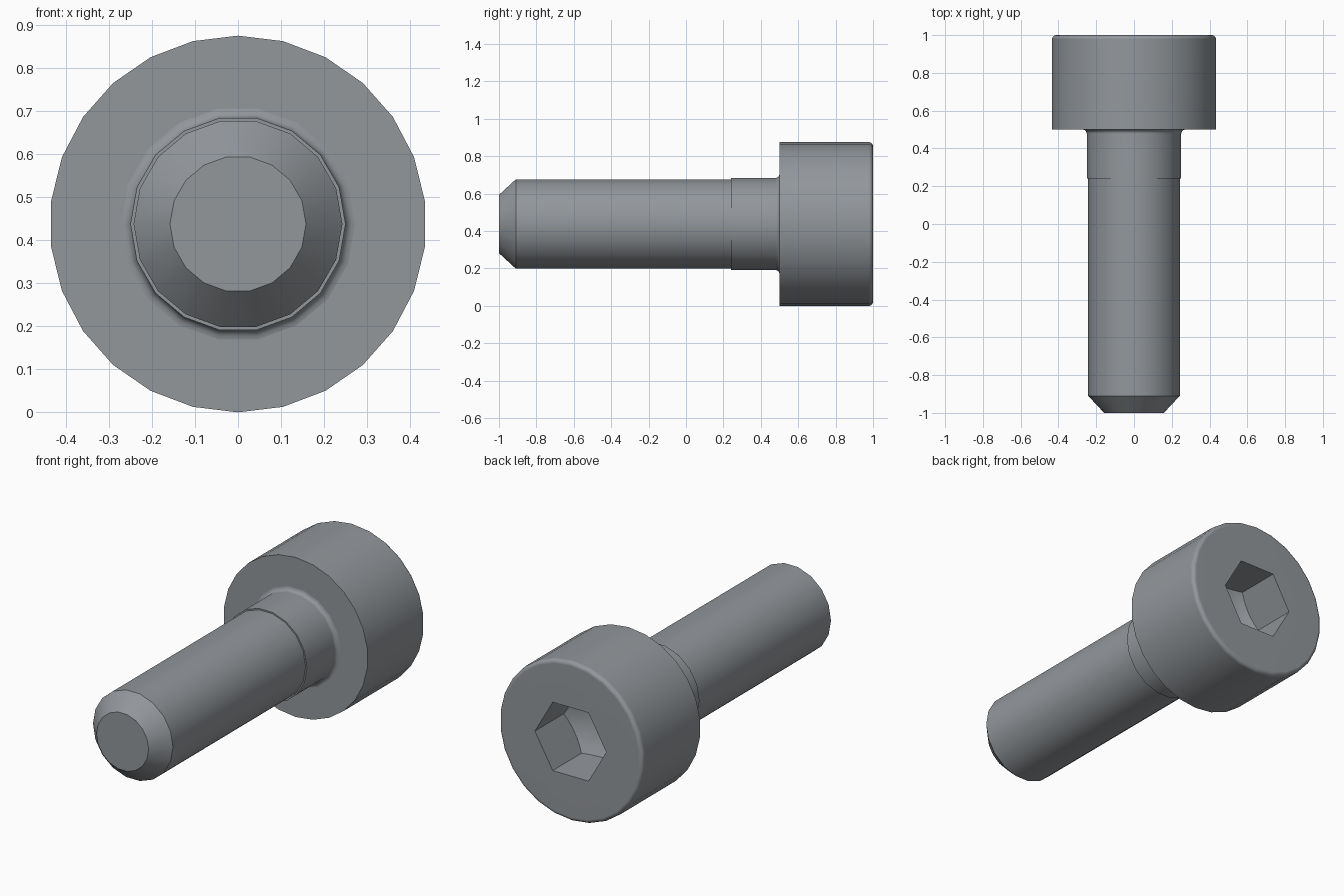
import bpy, bmesh, math

if "Cube" in bpy.data.objects:
    bpy.data.objects.remove(bpy.data.objects["Cube"])

ZC = 0.4375  # height of the screw axis, which runs along y

steel = bpy.data.materials.new("steel_grey")
steel.diffuse_color = (0.29, 0.31, 0.33, 1)
steel.use_nodes = True
steel.node_tree.nodes["Principled BSDF"].inputs["Base Color"].default_value = steel.diffuse_color


def ring(bm, r, y, n, phase):
    return [bm.verts.new((r * math.cos(phase + 2 * math.pi * i / n), y,
                          ZC + r * math.sin(phase + 2 * math.pi * i / n))) for i in range(n)]


def bridge(bm, a, b):
    n = len(a)
    for i in range(n):
        bm.faces.new((a[i], a[(i + 1) % n], b[(i + 1) % n], b[i]))


def lathe(bm, profile, n, phase):
    rings = [ring(bm, r, y, n, phase) for r, y in profile]
    for a, b in zip(rings, rings[1:]):
        bridge(bm, a, b)
    return rings


def loop_edges(bm, loop):
    return [bm.edges.get((loop[i - 1], loop[i])) or bm.edges.new((loop[i - 1], loop[i]))
            for i in range(len(loop))]


def finish(bm, name):
    bmesh.ops.recalc_face_normals(bm, faces=bm.faces)
    mesh = bpy.data.meshes.new(name)
    bm.to_mesh(mesh)
    bm.free()
    mesh.materials.append(steel)
    ob = bpy.data.objects.new(name, mesh)
    bpy.context.collection.objects.link(ob)
    bpy.ops.object.select_all(action='DESELECT')
    ob.select_set(True)
    bpy.context.view_layer.objects.active = ob
    bpy.ops.object.shade_smooth_by_angle(angle=math.radians(32))
    # keep the large flat faces evenly shaded next to the fillets
    wn = ob.modifiers.new("even_shading", 'WEIGHTED_NORMAL')
    wn.keep_sharp = True


# Shank: chamfered tip, threaded length, collar and fillet under the head
bm = bmesh.new()
f = 0.022
profile = [(0.158, -1), (0.2425, -0.91), (0.2425, 0.24), (0.25, 0.24)]
profile += [(0.25 + f * (1 - math.cos(a)), 0.5 - f + f * math.sin(a))
            for a in (math.pi / 8 * k for k in range(5))]
rings = lathe(bm, profile, 18, 0)
bm.faces.new(rings[0])
finish(bm, "shank")

# Head: 26-sided cylinder with a rounded outer rim
bm = bmesh.new()
R, f = 0.4375, 0.022
profile = [(R, 0.5)] + [(R - f * (1 - math.cos(a)), 1 - f + f * math.sin(a))
                        for a in (math.pi / 8 * k for k in range(5))]
rings = lathe(bm, profile, 26, math.pi / 2)
bm.faces.new(rings[0])

# Hexagonal socket with a drilled, conical floor
HEX, DEPTH, SUB = 0.2165, 0.25, 6
slope = math.tan(math.radians(30))
top, floor = [], []
for i in range(6):
    a, b = math.radians(60 * i), math.radians(60 * i + 60)
    for k in range(SUB):
        t = k / SUB
        x = HEX * (math.cos(a) * (1 - t) + math.cos(b) * t)
        z = HEX * (math.sin(a) * (1 - t) + math.sin(b) * t)
        top.append(bm.verts.new((x, 1, ZC + z)))
        y = 1 - DEPTH - (HEX - math.hypot(x, z)) * slope
        floor.append(bm.verts.new((x, y, ZC + z)))
bridge(bm, top, floor)
apex = bm.verts.new((0, 1 - DEPTH - HEX * slope, ZC))
for i in range(len(floor)):
    bm.faces.new((floor[i - 1], floor[i], apex))
# flat end face between the rim and the socket
bmesh.ops.triangle_fill(bm, use_beauty=True, normal=(0, 1, 0),
                        edges=loop_edges(bm, rings[-1]) + loop_edges(bm, top))
finish(bm, "head")
